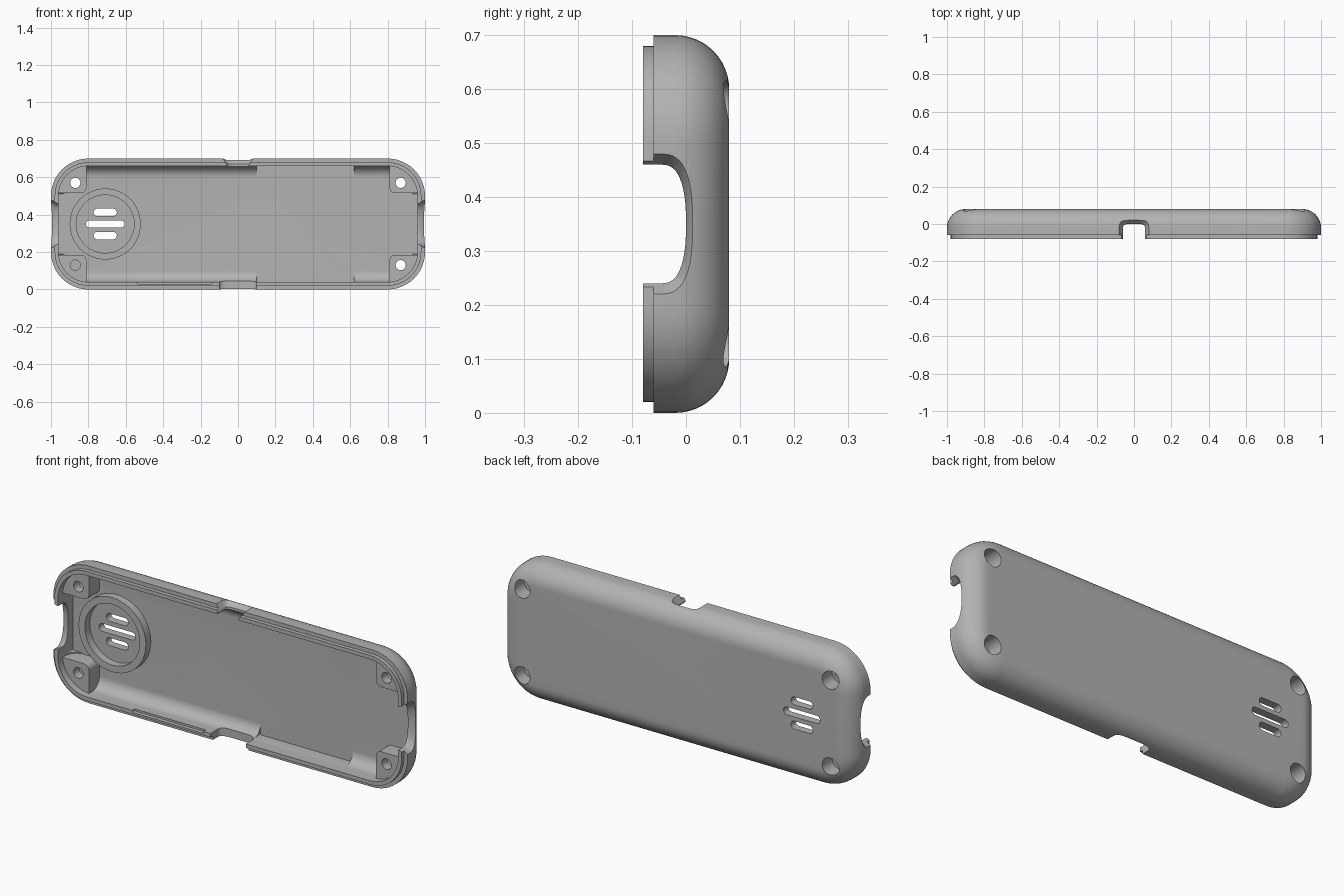
import bpy, bmesh
from math import cos, sin, pi

old = bpy.data.objects.get("Cube")
if old:
    bpy.data.objects.remove(old)

MID = 0.35  # height of the long axis

grey = bpy.data.materials.new("plain grey")
grey.use_nodes = True
grey.diffuse_color = (0.45, 0.45, 0.45, 1)
grey.node_tree.nodes["Principled BSDF"].inputs["Base Color"].default_value = (0.45, 0.45, 0.45, 1)


def loft(name, rings):
    """Closed solid through rings with equal point counts."""
    bm = bmesh.new()
    loops = [[bm.verts.new(p) for p in ring] for ring in rings]
    n = len(loops[0])
    for a, b in zip(loops, loops[1:]):
        for i in range(n):
            j = (i + 1) % n
            bm.faces.new((a[i], a[j], b[j], b[i]))
    bm.faces.new(loops[0][::-1])
    bm.faces.new(loops[-1])
    bmesh.ops.recalc_face_normals(bm, faces=bm.faces)
    mesh = bpy.data.meshes.new(name)
    bm.to_mesh(mesh)
    bm.free()
    mesh.materials.append(grey)
    ob = bpy.data.objects.new(name, mesh)
    bpy.context.scene.collection.objects.link(ob)
    return ob


def rounded(cx, cz, hw, hh, r, y, steps=12):
    """Rounded rectangle ring in the x-z plane."""
    pts = []
    for k, (sx, sz) in enumerate(((1, 1), (-1, 1), (-1, -1), (1, -1))):
        for i in range(steps + 1):
            a = (k + i / steps) * pi / 2
            pts.append((cx + sx * (hw - r) + r * cos(a), y, cz + sz * (hh - r) + r * sin(a)))
    return pts


def prism(name, cx, cz, hw, hh, r, y0, y1):
    return loft(name, [rounded(cx, cz, hw, hh, r, y) for y in (y0, y1)])


def case_ring(inset, y):
    return rounded(0, MID, 1 - inset, MID - inset, 0.2 - inset, y)


def fillet(inset, y, r, steps=12):
    """Rings rolling from the side wall onto the back."""
    angles = [i / steps * pi / 2 for i in range(steps + 1)]
    return [case_ring(inset + r * (1 - cos(a)), y + r * sin(a)) for a in angles]


def combine(target, tool, op="DIFFERENCE"):
    mod = target.modifiers.new("combine", "BOOLEAN")
    mod.operation = op
    mod.solver = "EXACT"
    mod.object = tool
    bpy.context.view_layer.objects.active = target
    bpy.ops.object.modifier_apply(modifier=mod.name)
    bpy.data.objects.remove(tool)


def notch(half, top, power, place, steps=24):
    """Arch ring open to the front; place maps (across, y) to a point."""
    base = -0.045
    pts = [place(half, -0.12)]
    for i in range(steps + 1):
        a = pi * i / steps
        c, s = cos(a), sin(a)
        across = half * abs(c) ** (2 / power) * (1 if c >= 0 else -1)
        pts.append(place(across, base + (top - base) * max(s, 0) ** (2 / power)))
    pts.append(place(-half, -0.12))
    return pts


# Outer shell with the stepped lip
case = loft("back_cover", [case_ring(0.02, -0.08), case_ring(0.02, -0.06), case_ring(0, -0.06)]
            + fillet(0, -0.02, 0.1))

# Hollow, with deeper pockets at the ends and along the side walls
hollow = loft("hollow", [case_ring(0.04, -0.12)] + fillet(0.04, -0.02, 0.06))
for side in (-1, 1):
    combine(hollow, prism("end_pocket", side * 0.86, MID, 0.099, 0.16, 0.005, -0.05, 0.04), "UNION")
combine(hollow, prism("side_pocket", 0.36, MID, 0.26, 0.309, 0.005, -0.05, 0.04), "UNION")

# Corner posts and speaker ring stay solid
for sx in (-1, 1):
    for sz in (-1, 1):
        combine(hollow, prism("post", sx * 0.96, MID + sz * 0.32, 0.15, 0.155, 0.03, -0.045, 0.2))
combine(hollow, prism("ring", -0.71, MID, 0.19, 0.19, 0.19, 0, 0.2))
combine(hollow, prism("ring_bore", -0.71, MID, 0.155, 0.155, 0.155, -0.02, 0.04), "UNION")
combine(case, hollow)

# Screw holes with wide recesses at the back
for sx in (-1, 1):
    for z in (0.13, 0.57):
        combine(case, prism("screw_hole", sx * 0.87, z, 0.027, 0.027, 0.027, -0.2, 0.2))
        combine(case, prism("screw_recess", sx * 0.87, z, 0.045, 0.045, 0.045, 0.0, 0.2))

# Speaker slots
for dz, half in ((-0.062, 0.062), (0, 0.103), (0.062, 0.062)):
    combine(case, prism("slot", -0.71, MID + dz, half, 0.02, 0.02, -0.2, 0.2))

# Flared notches at both ends
for side in (-1, 1):
    rings = []
    for x, half, top in ((0.9, 0.11, 0), (0.97, 0.11, 0), (1.005, 0.133, 0.018)):
        rings.append(notch(half, top, 2.5, lambda u, y: (side * x, y, MID + u)))
    combine(case, loft("end_notch", rings))

# Flared top notch and straight bottom notch
rings = []
for z, half, top in ((0.6, 0.06, 0), (0.67, 0.06, 0), (0.705, 0.083, 0.033)):
    rings.append(notch(half, top, 5, lambda u, y: (u, y, z)))
combine(case, loft("top_notch", rings))
rings = [notch(0.1, 0.003, 5, lambda u, y: (u, y, z)) for z in (-0.05, 0.08)]
combine(case, loft("bottom_notch", rings))

# Relief along the lower lip
combine(case, prism("lip_relief", -0.34, 0.05, 0.2, 0.02, 0.004, -0.12, -0.06))

bpy.ops.object.select_all(action="DESELECT")
case.select_set(True)
bpy.context.view_layer.objects.active = case
bpy.ops.object.shade_smooth_by_angle(angle=pi / 6)
